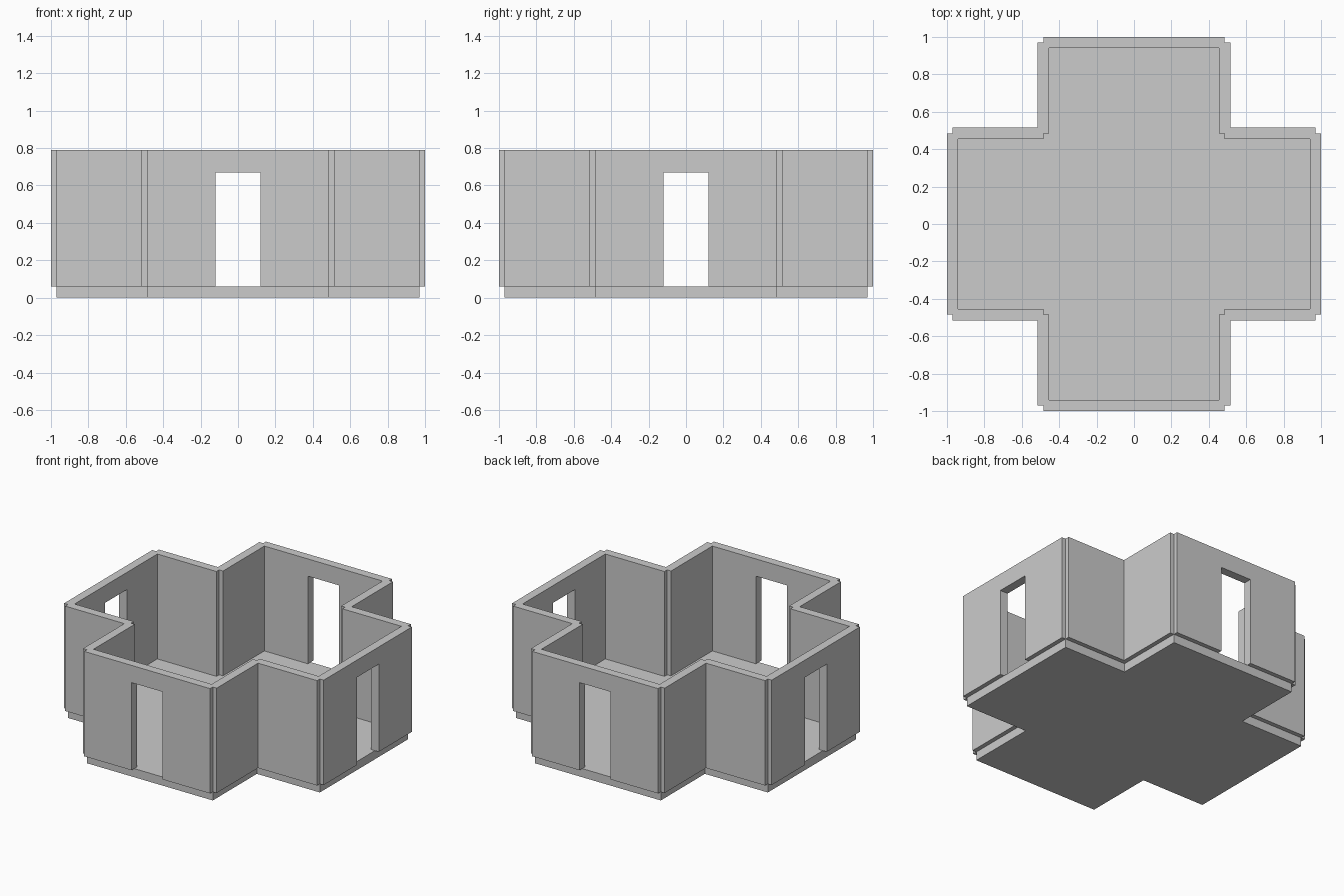
import bpy, bmesh
from mathutils import Matrix

if "Cube" in bpy.data.objects:
    bpy.data.objects.remove(bpy.data.objects["Cube"])

FLOOR, TOP, DOOR_TOP, DOOR_W = 0.06, 0.79, 0.67, 0.24


def four_way(quarter):
    """Repeat a quarter outline around z to get the full cross outline."""
    pts = []
    for k in range(4):
        for x, y in quarter:
            for _ in range(k):
                x, y = -y, x
            pts.append((x, y))
    return pts


def prism(name, loops, z0, z1):
    """Extrude closed outlines (outer, then holes) from z0 to z1."""
    bm = bmesh.new()
    edges = []
    for pts in loops:
        vs = [bm.verts.new((x, y, z0)) for x, y in pts]
        edges += [bm.edges.new((v, vs[i - 1])) for i, v in enumerate(vs)]
    bmesh.ops.triangle_fill(bm, edges=edges, use_beauty=True)
    ext = bmesh.ops.extrude_face_region(bm, geom=bm.faces[:], use_keep_orig=True)
    verts = [g for g in ext["geom"] if isinstance(g, bmesh.types.BMVert)]
    bmesh.ops.translate(bm, verts=verts, vec=(0, 0, z1 - z0))
    bmesh.ops.recalc_face_normals(bm, faces=bm.faces[:])
    mesh = bpy.data.meshes.new(name)
    bm.to_mesh(mesh)
    bm.free()
    obj = bpy.data.objects.new(name, mesh)
    bpy.context.collection.objects.link(obj)
    return obj


# Cross-shaped floor slab
floor = prism("floor", [four_way([(0.485, -0.97), (0.485, -0.485), (0.97, -0.485)])], 0, FLOOR)

# Wall ring centred on the slab edge, with small notches where panels meet
outer = four_way([(0.485, -1), (0.485, -0.97), (0.515, -0.97), (0.515, -0.515),
                  (0.97, -0.515), (0.97, -0.485), (1, -0.485)])
inner = four_way([(0.455, -0.94), (0.455, -0.485), (0.485, -0.485),
                  (0.485, -0.455), (0.94, -0.455)])
walls = prism("walls", [outer, inner], FLOOR, TOP)

# Doorways in the four end walls, cut by two long bars
w = DOOR_W / 2
for name, hx, hy in (("door_cutter_x", 1.2, w), ("door_cutter_y", w, 1.2)):
    cutter = prism(name, [[(-hx, -hy), (hx, -hy), (hx, hy), (-hx, hy)]], 0, DOOR_TOP)
    mod = walls.modifiers.new(name, "BOOLEAN")
    mod.operation = "DIFFERENCE"
    mod.solver = "EXACT"
    mod.object = cutter
    cutter.hide_render = True
    cutter.display_type = "WIRE"
